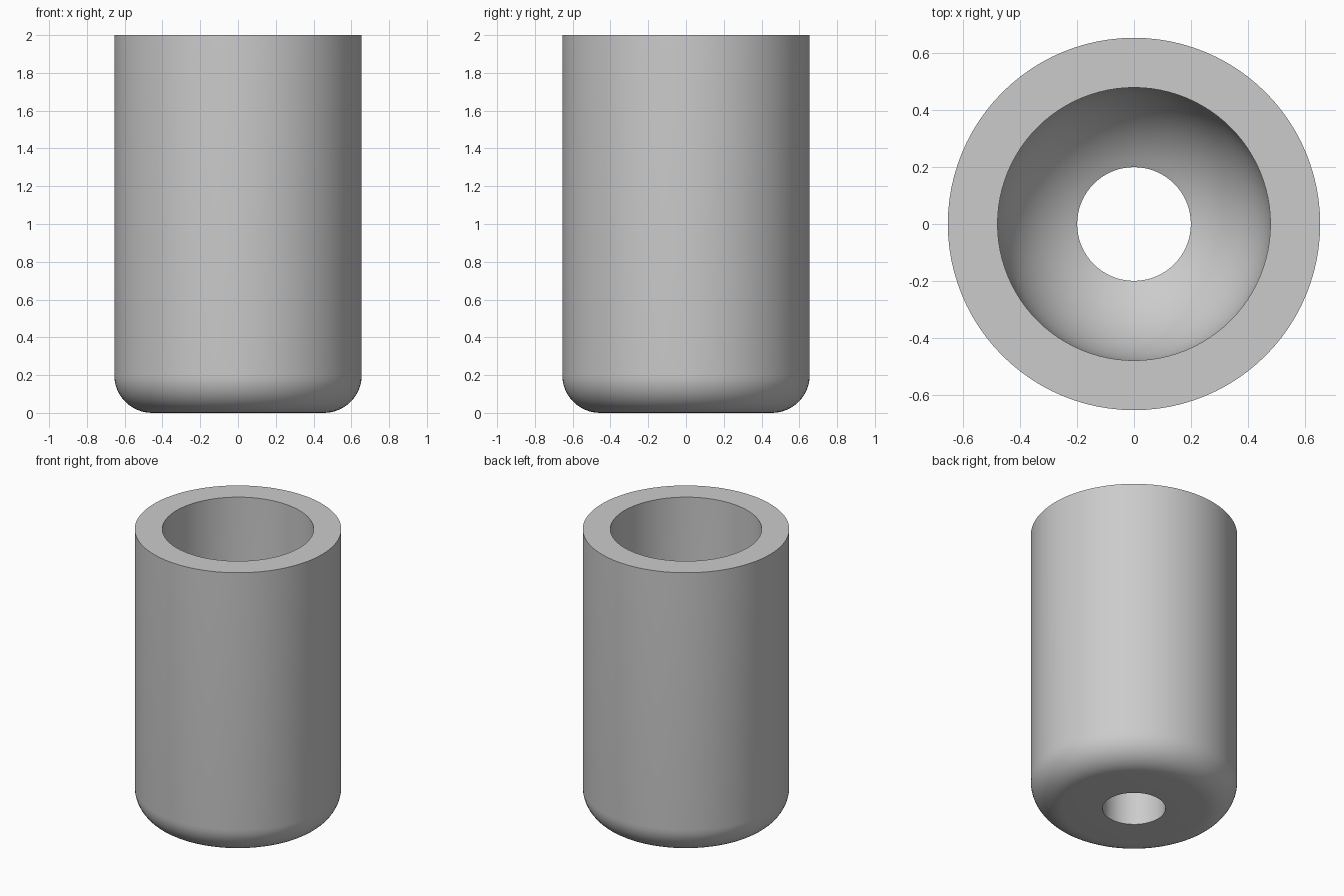
import bpy
import math

SEGMENTS = 96
OUTER, BORE, HOLE = 0.655, 0.48, 0.2
HEIGHT, FILLET = 2.0, 0.2
DOME_CENTRE = 0.68  # rounded bore floor

cube = bpy.data.objects.get("Cube")
if cube:
    bpy.data.objects.remove(cube, do_unlink=True)


def arc(radius, cx, cz, start, end, steps):
    """Profile points (r, z) along an arc, angles in radians."""
    angles = [start + (end - start) * i / steps for i in range(steps + 1)]
    return [(cx + radius * math.cos(a), cz + radius * math.sin(a)) for a in angles]


def lathe(name, profile, material):
    """Revolve a closed (r, z) profile about the z axis."""
    verts, faces = [], []
    count = len(profile)
    for s in range(SEGMENTS):
        a = 2 * math.pi * s / SEGMENTS
        verts += [(r * math.cos(a), r * math.sin(a), z) for r, z in profile]
        here, there = s * count, (s + 1) % SEGMENTS * count
        for i in range(count):
            j = (i + 1) % count
            faces.append((here + i, there + i, there + j, here + j))
    mesh = bpy.data.meshes.new(name)
    mesh.from_pydata(verts, [], faces)
    mesh.materials.append(material)
    obj = bpy.data.objects.new(name, mesh)
    bpy.context.collection.objects.link(obj)
    bpy.ops.object.select_all(action="DESELECT")
    obj.select_set(True)
    bpy.context.view_layer.objects.active = obj
    bpy.ops.object.shade_smooth_by_angle(angle=math.radians(30))
    return obj


grey = bpy.data.materials.new("light_grey")
grey.use_nodes = True
colour = (0.6, 0.6, 0.6, 1)
grey.diffuse_color = colour
grey.node_tree.nodes["Principled BSDF"].inputs["Base Color"].default_value = colour

# Outer wall with rounded foot, flat rim, bore with domed floor, drain hole
profile = [(HOLE, 0)]
profile += arc(FILLET, OUTER - FILLET, FILLET, -math.pi / 2, 0, 12)
profile += [(OUTER, HEIGHT), (BORE, HEIGHT)]
profile += arc(BORE, 0, DOME_CENTRE, 0, -math.acos(HOLE / BORE), 20)
lathe("cylindrical_sleeve", profile, grey)
